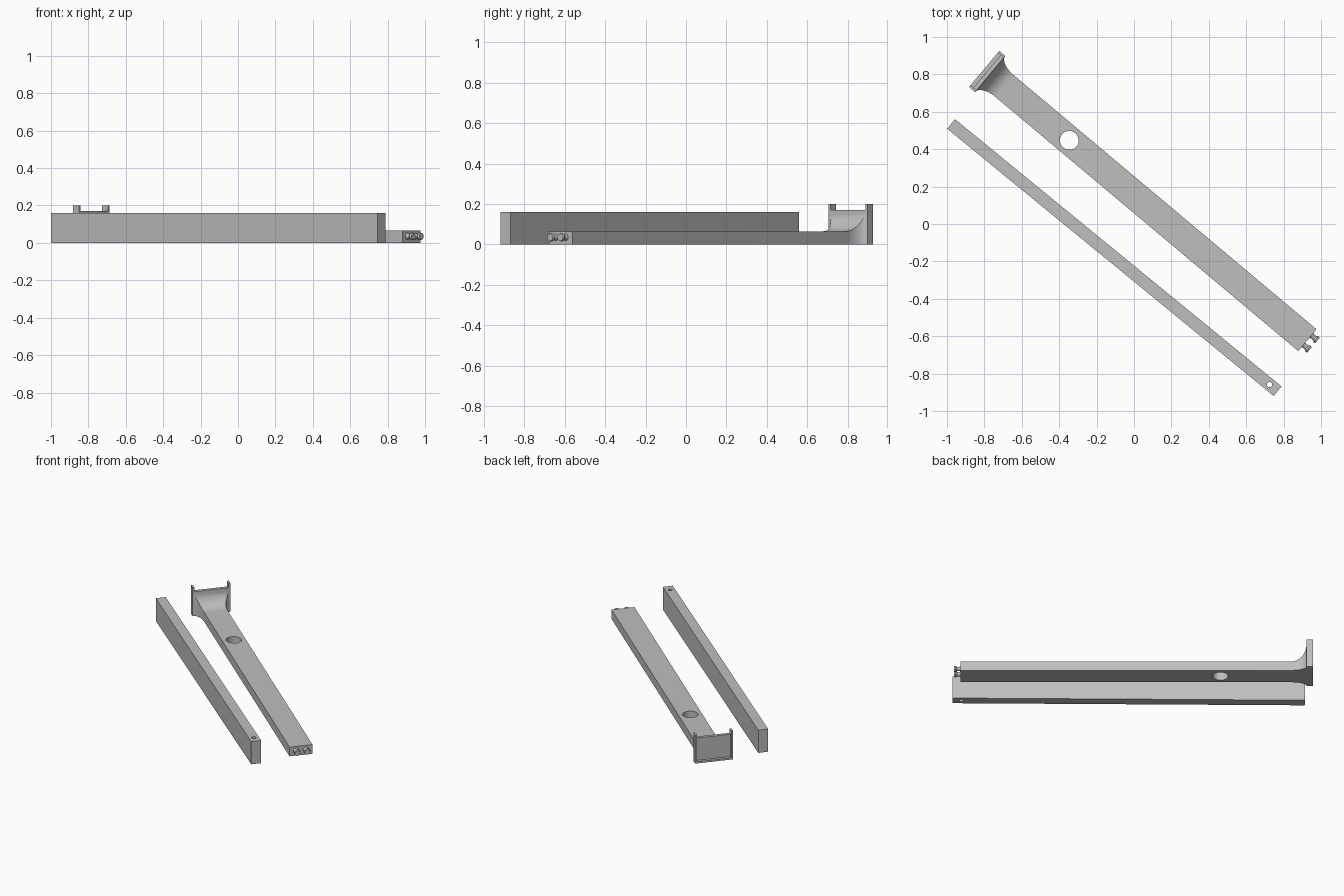
import bpy, bmesh
from math import sin, cos, pi, radians
from mathutils import Matrix

if "Cube" in bpy.data.objects:
    bpy.data.objects.remove(bpy.data.objects["Cube"])

grey = bpy.data.materials.new("plain grey")
grey.use_nodes = True
colour = (0.52, 0.52, 0.52, 1)
grey.diffuse_color = colour
grey.node_tree.nodes["Principled BSDF"].inputs["Base Color"].default_value = colour

# Each piece is built along local x, then turned and moved into place
arm_place = Matrix.Translation((-0.801, 0.829, 0)) @ Matrix.Rotation(radians(-40), 4, 'Z')
rail_place = Matrix.Translation((-0.978, 0.535, 0)) @ Matrix.Rotation(radians(-39.3), 4, 'Z')


def finish(bm, name, place, smooth=False):
    bmesh.ops.recalc_face_normals(bm, faces=bm.faces)
    mesh = bpy.data.meshes.new(name)
    bm.to_mesh(mesh)
    bm.free()
    mesh.materials.append(grey)
    obj = bpy.data.objects.new(name, mesh)
    bpy.context.collection.objects.link(obj)
    obj.matrix_world = place
    if smooth:
        select(obj)
        bpy.ops.object.shade_smooth_by_angle(angle=radians(30))
    return obj


def select(obj):
    bpy.ops.object.select_all(action='DESELECT')
    obj.select_set(True)
    bpy.context.view_layer.objects.active = obj


def loft(name, rings, place, smooth=False):
    bm = bmesh.new()
    loops = [[bm.verts.new(p) for p in ring] for ring in rings]
    n = len(rings[0])
    for a, b in zip(loops, loops[1:]):
        for i in range(n):
            j = (i + 1) % n
            bm.faces.new((a[i], a[j], b[j], b[i]))
    bm.faces.new(loops[0])
    bm.faces.new(loops[-1])
    return finish(bm, name, place, smooth)


def section(x, half, top):
    return [(x, -half, 0), (x, half, 0), (x, half, top), (x, -half, top)]


def box(name, x, y, z, place):
    rings = [[(u, y[0], z[0]), (u, y[1], z[0]), (u, y[1], z[1]), (u, y[0], z[1])] for u in x]
    return loft(name, rings, place)


def drill(obj, x, radius, place):
    bm = bmesh.new()
    bmesh.ops.create_cone(bm, cap_ends=True, segments=40, radius1=radius, radius2=radius,
                          depth=1, matrix=Matrix.Translation((x, 0, 0)))
    cutter = finish(bm, "hole_cutter", place)
    cutter.hide_render = True
    mod = obj.modifiers.new("hole", 'BOOLEAN')
    mod.operation = 'DIFFERENCE'
    mod.solver = 'EXACT'
    mod.object = cutter
    select(obj)
    bpy.ops.object.modifier_apply(modifier=mod.name)
    bpy.data.objects.remove(cutter)
    bpy.ops.object.shade_smooth_by_angle(angle=radians(30))


# Wide arm, flaring up and out into the end plate
rings = []
for i in range(13):
    t = (pi / 2) * (1 - i / 12)
    flare = 1 - cos(t)
    rings.append(section(0.142 - 0.1 * sin(t), 0.076 + 0.048 * flare, 0.065 + 0.105 * flare))
rings.append(section(2.256, 0.076, 0.065))
arm = loft("wide_arm", rings, arm_place)
drill(arm, 0.594, 0.05, arm_place)

# End plate: recessed panel, bottom lip and two taller side lips
box("end_panel", (0.02, 0.042), (-0.114, 0.114), (0, 0.17), arm_place)
box("bottom_lip", (0, 0.042), (-0.114, 0.114), (0, 0.012), arm_place)
for side, label in ((1, "left"), (-1, "right")):
    y = sorted((side * 0.113, side * 0.126))
    box(label + "_side_lip", (0, 0.042), y, (0, 0.2), arm_place)

    # Waisted locating peg at the far end of the arm
    profile = [(2.25, 0.02), (2.262, 0.014), (2.278, 0.014), (2.288, 0.021), (2.298, 0.018)]
    peg = [[(x, side * 0.033 + r * cos(k * pi / 12), 0.035 + r * sin(k * pi / 12))
            for k in range(24)] for x, r in profile]
    loft(label + "_peg", peg, arm_place, smooth=True)

# Narrow upright rail with a pin hole
rail = box("narrow_rail", (0, 2.256), (-0.033, 0.033), (0, 0.16), rail_place)
drill(rail, 2.2, 0.014, rail_place)
